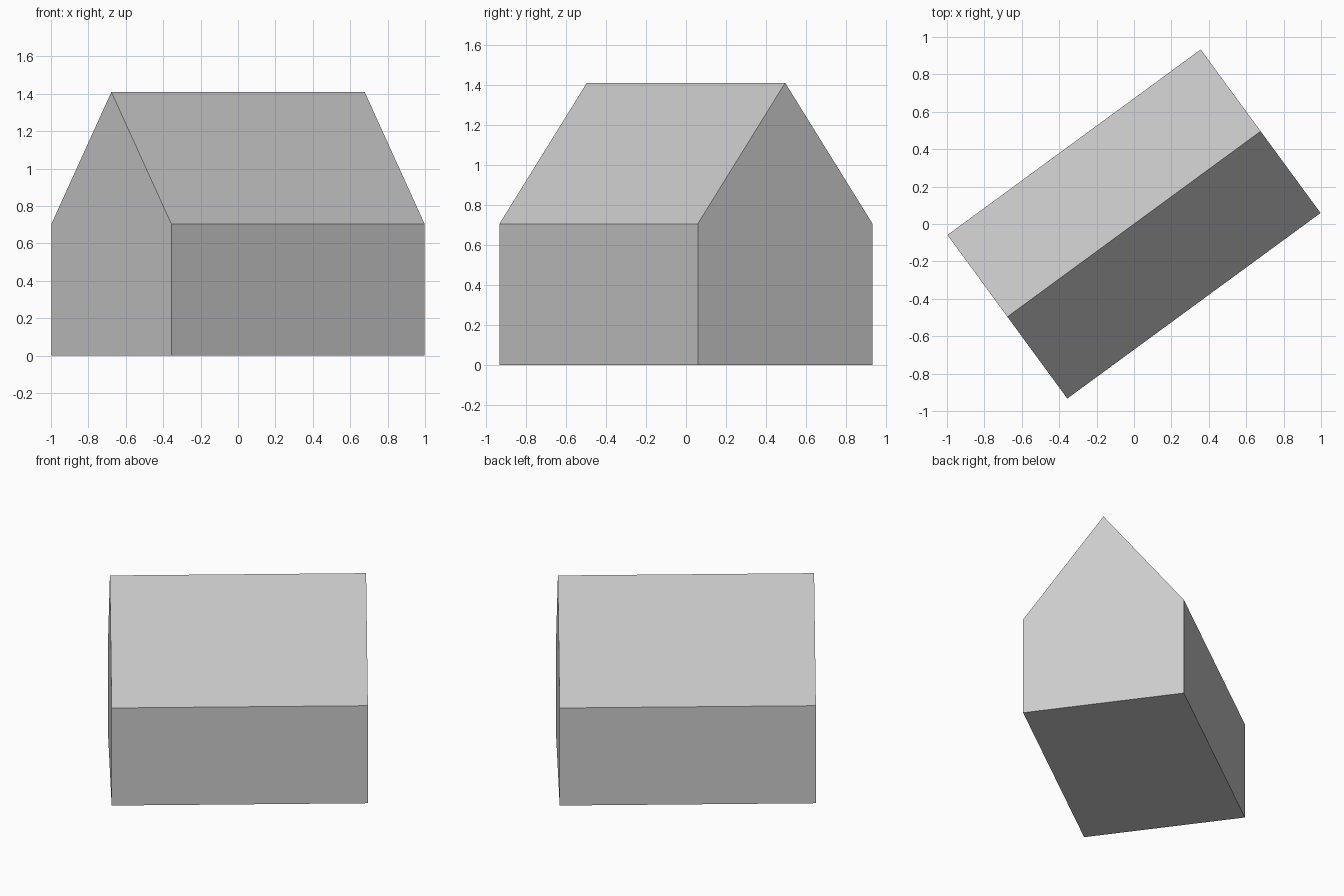
import bpy
import bmesh
from math import atan2
from mathutils import Matrix, Vector

cube = bpy.data.objects.get("Cube")
if cube:
    bpy.data.objects.remove(cube, do_unlink=True)

# Plain grey for the whole house
grey = bpy.data.materials.new("light_grey")
grey.use_nodes = True
colour = (0.6, 0.6, 0.6, 1)
grey.diffuse_color = colour
grey.node_tree.nodes["Principled BSDF"].inputs["Base Color"].default_value = colour

# Gable outline: half width, eaves height and ridge height
ridge_end = Vector((0.677, 0.496))
half_length = ridge_end.length
half_width, eaves, ridge = 0.542, 0.705, 1.41
outline = [(-half_width, 0), (half_width, 0), (half_width, eaves),
           (0, ridge), (-half_width, eaves)]

# Extrude the gable along the ridge, then turn the house to its heading
bm = bmesh.new()
gable = bm.faces.new([bm.verts.new((-half_length, y, z)) for y, z in outline])
extruded = bmesh.ops.extrude_face_region(bm, geom=[gable], use_keep_orig=True)
end_verts = [g for g in extruded["geom"] if isinstance(g, bmesh.types.BMVert)]
bmesh.ops.translate(bm, verts=end_verts, vec=(2 * half_length, 0, 0))
heading = Matrix.Rotation(atan2(ridge_end.y, ridge_end.x), 3, "Z")
bmesh.ops.rotate(bm, verts=bm.verts, cent=(0, 0, 0), matrix=heading)
bmesh.ops.recalc_face_normals(bm, faces=bm.faces)

mesh = bpy.data.meshes.new("gabled_house")
bm.to_mesh(mesh)
bm.free()
mesh.materials.append(grey)
house = bpy.data.objects.new("gabled_house", mesh)
bpy.context.collection.objects.link(house)
